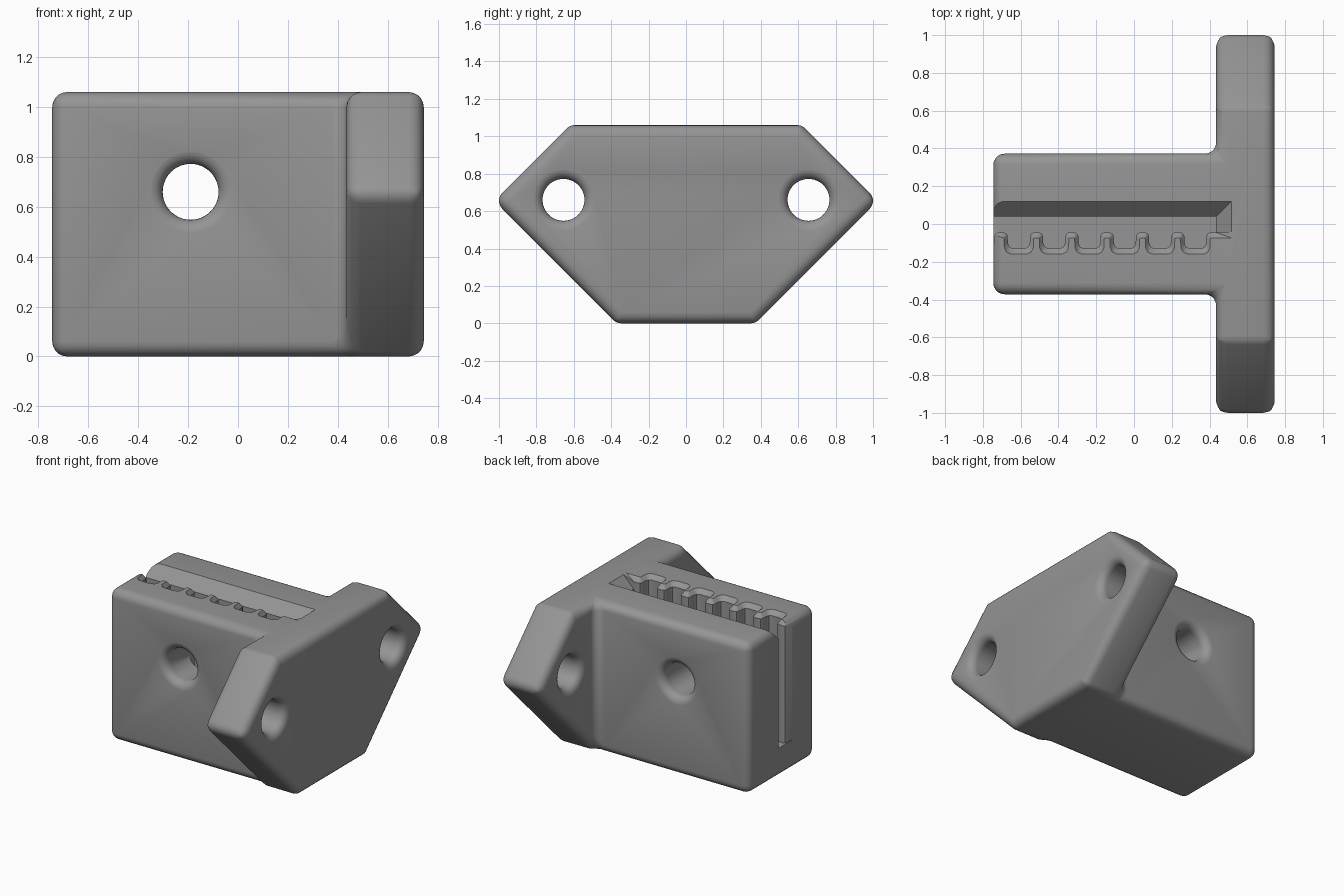
import bpy, bmesh, math
from mathutils import Matrix, Vector

if "Cube" in bpy.data.objects:
    bpy.data.objects.remove(bpy.data.objects["Cube"])

H = 1.06                      # overall height
HALF = 0.372                  # half width of the block
PX0, PX1, BX = 0.435, 0.745, -0.745   # plate thickness range, block end
R = 0.06                      # edge rounding

grey = bpy.data.materials.new("grey_plastic")
grey.diffuse_color = (0.30, 0.30, 0.30, 1)
grey.use_nodes = True
grey.node_tree.nodes["Principled BSDF"].inputs["Base Color"].default_value = grey.diffuse_color


def make(name, bm, cutter=False):
    bmesh.ops.recalc_face_normals(bm, faces=bm.faces)
    me = bpy.data.meshes.new(name)
    bm.to_mesh(me)
    bm.free()
    ob = bpy.data.objects.new(name, me)
    bpy.context.collection.objects.link(ob)
    me.materials.append(grey)
    if cutter:
        ob.hide_render = True
        ob.display_type = 'WIRE'
    return ob


def loft(name, rings):
    """Closed solid through rings of equal point count."""
    bm = bmesh.new()
    vs = [[bm.verts.new(p) for p in r] for r in rings]
    n = len(rings[0])
    bm.faces.new(vs[0])
    bm.faces.new(vs[-1])
    for a, b in zip(vs, vs[1:]):
        for i in range(n):
            j = (i + 1) % n
            bm.faces.new((a[i], a[j], b[j], b[i]))
    return make(name, bm, True)


def hole(name, centre, half, axis):
    """Round hole cutter whose mouths flare out with a fillet."""
    r, f, n = 0.112, 0.055, 48
    prof = [(r + f, half + 0.03)]
    for k in range(7):
        a = math.radians(80 - 80 * k / 6)
        prof.append((r + f * (1 - math.cos(a)), half - f + f * math.sin(a)))
    prof[0] = (prof[1][0] + 0.1, half + 0.02)
    prof += [(q, -t) for q, t in reversed(prof)]
    rot = Matrix.Rotation(math.pi / 2, 3, 'Y' if axis == 'x' else 'X')
    rings = []
    for q, t in prof:
        rings.append([rot @ Vector((q * math.cos(2 * math.pi * i / n),
                                    q * math.sin(2 * math.pi * i / n), t)) + Vector(centre)
                      for i in range(n)])
    return loft(name, rings)


# Body: hexagonal mounting plate with the block extruded from its middle
bm = bmesh.new()
yz = [(-HALF, 0), (HALF, 0), (1.025, 0.655), (0.62, H), (HALF, H),
      (-HALF, H), (-0.62, H), (-1.025, 0.655)]
near, far = ([bm.verts.new((x, y, z)) for y, z in yz] for x in (PX0, PX1))
tip = [bm.verts.new((BX, *yz[i])) for i in (0, 1, 4, 5)]
root = [near[i] for i in (0, 1, 4, 5)]
bm.faces.new(far)
bm.faces.new(tip)
bm.faces.new(near[1:5])
bm.faces.new([near[0]] + near[5:])
for i in range(8):
    j = (i + 1) % 8
    bm.faces.new((near[i], near[j], far[j], far[i]))
for i in range(4):
    j = (i + 1) % 4
    bm.faces.new((tip[i], tip[j], root[j], root[i]))
bmesh.ops.recalc_face_normals(bm, faces=bm.faces)
bmesh.ops.dissolve_limit(bm, angle_limit=0.01, verts=bm.verts, edges=bm.edges)
# Shallow corners get a narrower bevel so every rounding has the same radius
weight = bm.edges.layers.float.new("bevel_weight_edge")
for e in bm.edges:
    e[weight] = math.tan(e.calc_face_angle(0) / 2)
body = make("belt_clamp_body", bm)

bev = body.modifiers.new("rounding", 'BEVEL')
bev.width = R
bev.segments = 5
bev.limit_method = 'WEIGHT'

# Toothed belt slot: one pit outline repeated along x, flared at the top
PITCH = 0.187
low = [(-0.078, -0.045), (-0.066, -0.05), (-0.059, -0.063), (-0.058, -0.10),
       (-0.05, -0.12), (-0.033, -0.13)]
high = [(-0.083, -0.073), (-0.080, -0.075), (-0.078, -0.08), (-0.077, -0.125),
        (-0.066, -0.148), (-0.042, -0.16)]


def outline(pit, end):
    pts = []
    for k in range(-1, 6):
        c = -0.61 + PITCH * k
        pts += [(c + x, y) for x, y in pit]
        pts += [(c - x, y) for x, y in reversed(pit)]
    return pts + [(end, pit[0][1]), (end, 0.04), (pts[0][0], 0.04)]


lo, hi = outline(low, PX0), outline(high, 0.515)
over = [(a[0] + (b[0] - a[0]) * 7 / 6, a[1] + (b[1] - a[1]) * 7 / 6) for a, b in zip(lo, hi)]
slot = loft("belt_slot_cutter", [[(x, y, 0.21) for x, y in lo],
                                 [(x, y, H - 0.03) for x, y in lo],
                                 [(x, y, H + 0.005) for x, y in over]])


# Lead-in chamfer along the back and end of the slot
def lead(z):
    d = z - (H - 0.08)
    return [(-0.9, -0.043, z), (PX0 + d, -0.043, z), (PX0 + d, 0.04 + d, z), (-0.9, 0.04 + d, z)]


chamfer = loft("lead_in_cutter", [lead(H - 0.10), lead(H + 0.03)])

# Screw holes through plate and block
mid = (PX0 + PX1) / 2
cutters = [slot, chamfer,
           hole("block_hole_cutter", (-0.19, 0, 0.66), HALF, 'y')]
for s in (-1, 1):
    cutters.append(hole("plate_hole_cutter", (mid, s * 0.655, 0.66), (PX1 - PX0) / 2, 'x'))
for c in cutters:
    m = body.modifiers.new(c.name, 'BOOLEAN')
    m.object = c
    m.operation = 'DIFFERENCE'
    m.solver = 'EXACT'

# Apply the cuts, remove the helpers, shade
bpy.context.view_layer.objects.active = body
body.select_set(True)
for m in list(body.modifiers):
    bpy.ops.object.modifier_apply(modifier=m.name)
for c in cutters:
    bpy.data.objects.remove(c)
bpy.ops.object.shade_smooth_by_angle(angle=math.radians(32))
